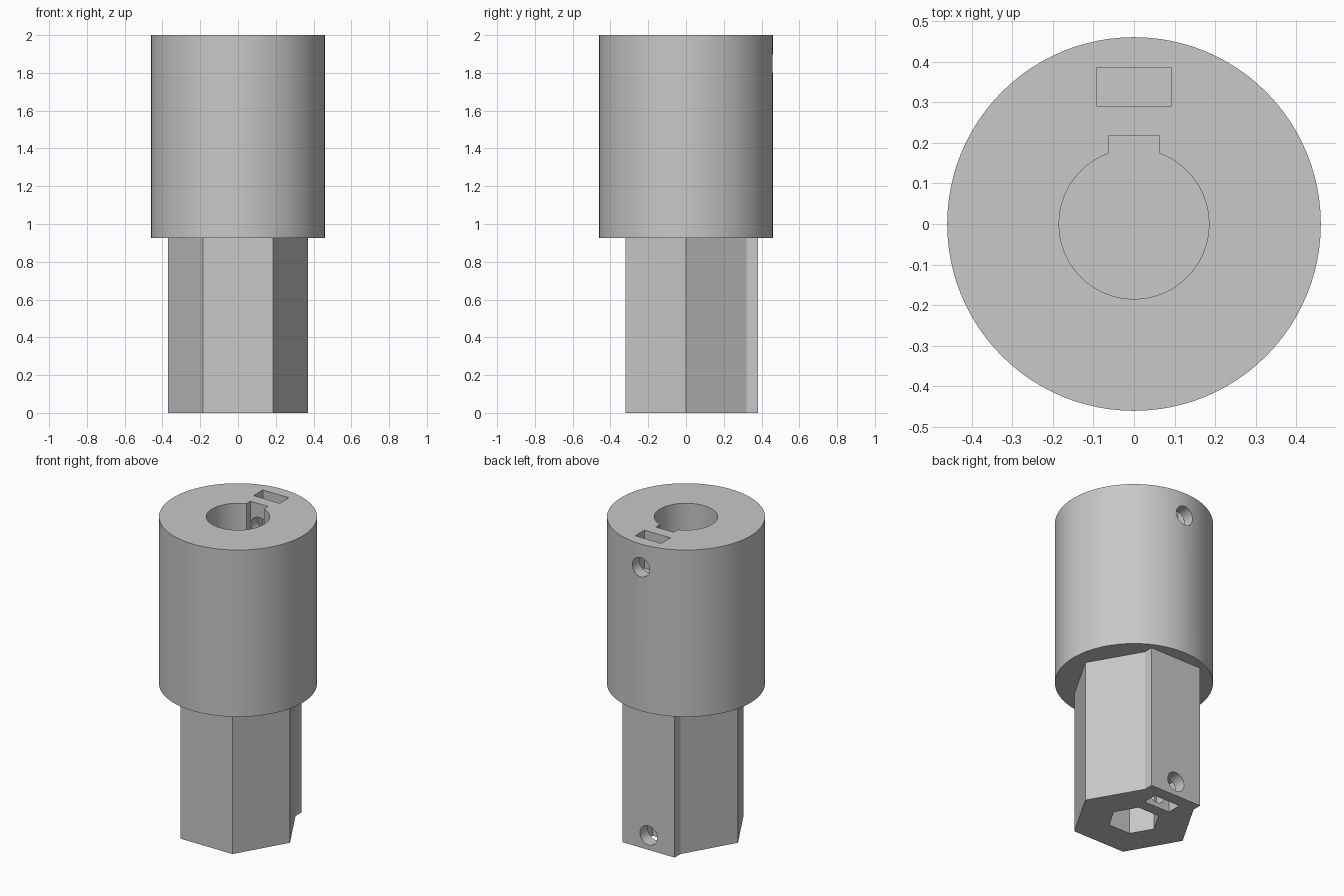
import bpy, bmesh
from math import cos, sin, pi, radians, sqrt

cube = bpy.data.objects.get("Cube")
if cube:
    bpy.data.objects.remove(cube, do_unlink=True)

grey = bpy.data.materials.new("light grey plastic")
grey.use_nodes = True
grey.diffuse_color = (0.58, 0.58, 0.58, 1)
grey.node_tree.nodes["Principled BSDF"].inputs["Base Color"].default_value = (0.58, 0.58, 0.58, 1)

# Main dimensions
HEIGHT, SHOULDER = 2.0, 0.926
BARREL_R, HEX_R = 0.461, 0.37
BORE_R, HEX_BORE_R = 0.185, 0.153
WALL = 0.074           # thickness between bore, nut slot and outside
NUT_W, NUT_T = 0.185, 0.094
SCREW_R = 0.063
BORE_FLOOR = SHOULDER + 2 * WALL
OVER = 0.05            # cutter overshoot


def prism(name, points, axis_from, axis_to, axis="z"):
    """Extrude a closed outline along z, or along y with outline in x, z."""
    def place(p, t):
        return (p[0], p[1], t) if axis == "z" else (p[0], t, p[1])
    bm = bmesh.new()
    low = [bm.verts.new(place(p, axis_from)) for p in points]
    high = [bm.verts.new(place(p, axis_to)) for p in points]
    bm.faces.new(low)
    bm.faces.new(high)
    for i in range(len(points)):
        j = (i + 1) % len(points)
        bm.faces.new((low[i], low[j], high[j], high[i]))
    bmesh.ops.recalc_face_normals(bm, faces=bm.faces)
    mesh = bpy.data.meshes.new(name)
    bm.to_mesh(mesh)
    bm.free()
    mesh.materials.append(grey)
    obj = bpy.data.objects.new(name, mesh)
    bpy.context.collection.objects.link(obj)
    return obj


def ring(radius, sides, centre=(0, 0)):
    return [(centre[0] + radius * cos(2 * pi * i / sides),
             centre[1] + radius * sin(2 * pi * i / sides)) for i in range(sides)]


def rect(half_width, y0, y1):
    return [(-half_width, y0), (half_width, y0), (half_width, y1), (-half_width, y1)]


def combine(target, tool, operation):
    mod = target.modifiers.new(operation.lower(), "BOOLEAN")
    mod.operation, mod.solver, mod.object = operation, "EXACT", tool
    bpy.context.view_layer.objects.active = target
    bpy.ops.object.modifier_apply(modifier=mod.name)
    bpy.data.objects.remove(tool, do_unlink=True)


# Round barrel on a hexagonal shaft whose back flat is thickened
coupler = prism("shaft_coupler", ring(BARREL_R, 96), SHOULDER, HEIGHT)
shaft_outline = ring(HEX_R, 6)
flat = HEX_R * sqrt(3) / 2
back = 0.38
shaft_outline[2:2] = [(HEX_R / 2, back), (-HEX_R / 2, back)]
shaft = prism("hex_shaft", shaft_outline, 0, SHOULDER + OVER)
combine(coupler, shaft, "UNION")

# Round bore with keyway in the top, hexagonal bore in the bottom
key_back = 0.217
hex_bore_flat = HEX_BORE_R * sqrt(3) / 2
bore = prism("round_bore", ring(BORE_R, 72), BORE_FLOOR, HEIGHT + OVER)
keyway = prism("keyway", rect(SCREW_R, 0, key_back), BORE_FLOOR, HEIGHT + OVER)
combine(bore, keyway, "UNION")
combine(coupler, bore, "DIFFERENCE")
combine(coupler, prism("hex_bore", ring(HEX_BORE_R, 6), -OVER, SHOULDER), "DIFFERENCE")

# Nut slot and set screw hole at each end
for bore_edge, screw_z, slot_from, slot_to in (
        (key_back, 1.85, 1.755, HEIGHT + OVER),
        (hex_bore_flat, 0.093, -OVER, 0.186)):
    y = bore_edge + WALL
    combine(coupler, prism("nut_slot", rect(NUT_W / 2, y, y + NUT_T), slot_from, slot_to), "DIFFERENCE")
    # a hair under the keyway width, so the cut never grazes its walls
    hole = ring(SCREW_R * 0.98, 32, (0, screw_z))
    combine(coupler, prism("screw_hole", hole, 0.05, 0.6, "y"), "DIFFERENCE")

# Smooth the round walls, keep the edges crisp
bpy.ops.object.select_all(action="DESELECT")
coupler.select_set(True)
bpy.context.view_layer.objects.active = coupler
bpy.ops.object.shade_smooth_by_angle(angle=radians(20))
